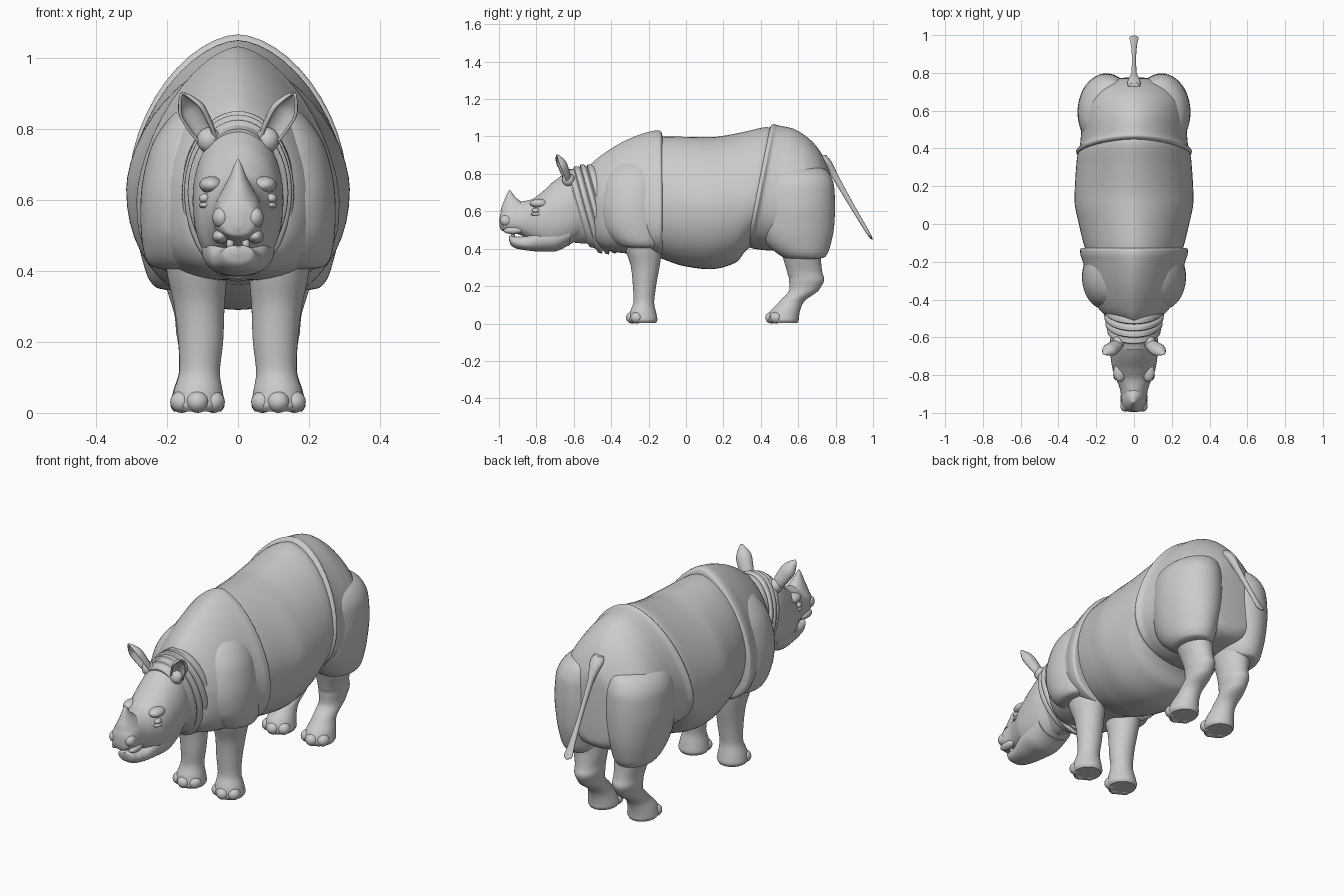
import bpy, bmesh, math
from mathutils import Vector, Matrix

SEG = 48


def smooth_stations(st, steps=6):
    """Monotone interpolation through station tuples, so lips do not overshoot."""
    n, dims = len(st), len(st[0])
    d = [[st[i + 1][k] - st[i][k] for k in range(dims)] for i in range(n - 1)]

    def tangent(i, k):
        if i == 0:
            return d[0][k]
        if i == n - 1:
            return d[-1][k]
        a, b = d[i - 1][k], d[i][k]
        return 2 * a * b / (a + b) if a * b > 0 else 0.0

    out = []
    for i in range(n - 1):
        for s in range(steps):
            t = s / steps
            h1 = t * t * (3 - 2 * t)
            h2, h3 = t * (1 - t) ** 2, -t * t * (1 - t)
            out.append([st[i][k] + h1 * d[i][k] + h2 * tangent(i, k) + h3 * tangent(i + 1, k)
                        for k in range(dims)])
    return out + [list(st[-1])]


def finish(name, bm, angle=50):
    bmesh.ops.recalc_face_normals(bm, faces=bm.faces[:])
    me = bpy.data.meshes.new(name)
    bm.to_mesh(me)
    bm.free()
    ob = bpy.data.objects.new(name, me)
    bpy.context.collection.objects.link(ob)
    bpy.ops.object.select_all(action='DESELECT')
    ob.select_set(True)
    bpy.context.view_layer.objects.active = ob
    bpy.ops.object.shade_smooth_by_angle(angle=math.radians(angle))
    return ob


def skin(name, rings):
    bm = bmesh.new()
    vs = [[bm.verts.new(p) for p in r] for r in rings]
    n = len(vs[0])
    for a, b in zip(vs, vs[1:]):
        for j in range(n):
            k = (j + 1) % n
            bm.faces.new((a[j], a[k], b[k], b[j]))
    bm.faces.new(vs[0])
    bm.faces.new(vs[-1])
    return finish(name, bm)


def body_loft(name, st, top=2.0, bottom=2.0):
    """Stations along y: (y, z top, z bottom, half width, z widest, lean)."""
    rings = []
    for y, zt, zb, w, zm, lean in smooth_stations(st):
        ring = []
        for j in range(SEG):
            t = 2 * math.pi * j / SEG
            s, c = math.sin(t), math.cos(t)
            e = 2 / (top if c > 0 else bottom)
            x = math.copysign(abs(s) ** e, s) * w
            z = zm + ((zt - zm) if c > 0 else (zb - zm)) * abs(c) ** e
            ring.append((x, y + lean * (z - zm), z))
        rings.append(ring)
    return skin(name, rings)


def limb_loft(name, st, side=1):
    """Stations along z: (z, centre x, centre y, radius x, radius y)."""
    rings = []
    for z, cx, cy, rx, ry in smooth_stations(st):
        rings.append([(side * cx + rx * math.cos(2 * math.pi * j / SEG),
                       cy + ry * math.sin(2 * math.pi * j / SEG), z) for j in range(SEG)])
    return skin(name, rings)


def blob(name, loc, scale):
    bm = bmesh.new()
    m = Matrix.Translation(loc) @ Matrix.Diagonal((*scale, 1))
    bmesh.ops.create_uvsphere(bm, u_segments=24, v_segments=14, radius=1, matrix=m)
    return finish(name, bm)


def ear(name, side):
    base, tip = Vector((side * .082, -.635, .765)), Vector((side * .158, -.69, .9))
    d = (tip - base).normalized()
    f = Vector((side * .35, -.9, .0))
    f = (f - d * f.dot(d)).normalized()
    s = d.cross(f)
    prof = smooth_stations([(0, .024), (.3, .033), (.6, .036), (.85, .02), (1, .002)], 4)
    bm = bmesh.new()
    rows = []
    for u, w in prof:
        p = base.lerp(tip, u)
        rows.append([bm.verts.new(p + s * w * math.sin(a) - f * w * .8 * math.cos(a))
                     for a in [math.radians(-115 + 230 * i / 16) for i in range(17)]])
    for a, b in zip(rows, rows[1:]):
        for i in range(16):
            bm.faces.new((a[i], a[i + 1], b[i + 1], b[i]))
    ob = finish(name, bm)
    mod = ob.modifiers.new("thickness", 'SOLIDIFY')
    mod.thickness, mod.offset = .008, 0


# barrel of the body
body_loft("barrel", [
    (-.22, .99, .39, .23, .65, 0), (-.1, 1.0, .335, .268, .64, 0), (0, .998, .305, .292, .63, 0),
    (.13, .996, .29, .315, .63, 0), (.28, 1.022, .325, .308, .64, .05),
    (.37, 1.05, .40, .298, .65, .15), (.44, 1.03, .45, .25, .66, .15)], 1.72, 2.1)

# shoulder shield with raised rear lip
body_loft("shoulder_shield", [
    (-.51, .85, .46, .09, .65, 0), (-.48, .878, .42, .155, .64, 0), (-.42, .922, .39, .205, .62, 0),
    (-.32, .98, .375, .243, .60, 0), (-.21, 1.022, .37, .268, .60, 0),
    (-.16, 1.032, .36, .284, .60, 0), (-.14, 1.03, .36, .286, .60, 0),
    (-.127, 1.008, .38, .276, .60, 0), (-.125, .95, .44, .24, .60, 0)], 1.62, 2.8)

# rump plate with raised front lip
body_loft("rump_plate", [
    (.365, 1.02, .45, .27, .65, .2), (.372, 1.055, .42, .302, .65, .2), (.385, 1.066, .41, .307, .65, .2),
    (.41, 1.06, .40, .288, .65, .19), (.5, 1.045, .39, .28, .65, .16), (.6, 1.005, .39, .28, .64, .1),
    (.69, .945, .40, .255, .62, .03), (.745, .87, .42, .2, .61, 0), (.77, .80, .46, .12, .60, 0),
    (.775, .68, .53, .04, .6, 0)], 1.75, 2.2)

# pleated neck
neck = [(-.63, .80, .43, .115, .62, -.2)]
for i, (zt, zb, w) in enumerate([(.825, .405, .142), (.84, .375, .152), (.85, .37, .158), (.85, .375, .16)]):
    y = -.565 + i * .037
    neck += [(y - .016, zt - .012, zb + .022, w - .017, .62, -.28),
             (y - .008, zt, zb + .004, w - .002, .62, -.28),
             (y + .008, zt, zb, w, .62, -.28)]
neck.append((-.42, .84, .41, .15, .62, -.25))
body_loft("neck_folds", neck, 2.0, 1.9)

# head, jaw, horn
body_loft("head", [
    (-.996, .572, .52, .016, .55, 0), (-.987, .60, .498, .046, .545, 0), (-.95, .632, .488, .066, .545, 0),
    (-.89, .65, .475, .071, .55, 0), (-.83, .662, .445, .09, .56, 0), (-.77, .702, .412, .113, .565, 0),
    (-.70, .765, .398, .124, .58, 0), (-.63, .808, .42, .128, .60, 0), (-.55, .82, .46, .115, .62, 0)],
    2.0, 2.3)
body_loft("lower_jaw", [
    (-.947, .468, .448, .016, .455, 0), (-.938, .472, .422, .042, .45, 0), (-.91, .465, .402, .056, .435, 0),
    (-.86, .468, .392, .068, .43, 0), (-.79, .51, .385, .088, .45, 0), (-.71, .54, .384, .102, .46, 0),
    (-.62, .56, .42, .105, .5, 0)], 2.4, 2.2)
limb_loft("horn", [
    (.595, 0, -.915, .062, .078), (.63, 0, -.918, .043, .066), (.652, 0, -.928, .031, .046),
    (.675, 0, -.938, .02, .027), (.70, 0, -.942, .01, .012), (.714, 0, -.943, .002, .002)])

# tail with tuft
limb_loft("tail", [
    (.45, 0, .995, .006, .004), (.465, 0, .985, .024, .009), (.52, 0, .952, .017, .012),
    (.65, 0, .875, .011, .015), (.78, 0, .80, .014, .02), (.87, 0, .745, .035, .03),
    (.90, 0, .72, .03, .03)])

for side, tag in ((-1, "left"), (1, "right")):
    # thigh and shoulder masses
    limb_loft(tag + "_thigh", [
        (.345, .15, .635, .045, .06), (.352, .15, .632, .078, .105), (.375, .15, .622, .1, .135),
        (.44, .15, .60, .122, .178), (.52, .148, .592, .14, .2), (.63, .146, .592, .153, .205),
        (.73, .143, .592, .149, .2), (.785, .135, .59, .135, .185), (.82, .12, .588, .115, .16),
        (.85, .1, .58, .07, .1)], side)
    limb_loft(tag + "_shoulder", [
        (.405, .15, -.235, .06, .07), (.412, .15, -.24, .092, .108), (.44, .15, -.252, .112, .137),
        (.52, .15, -.275, .124, .165), (.62, .145, -.285, .128, .17), (.74, .13, -.28, .118, .158),
        (.83, .105, -.27, .088, .125), (.88, .08, -.26, .05, .08)], side)
    # legs
    limb_loft(tag + "_front_leg", [
        (.004, .113, -.228, .066, .068), (.022, .113, -.23, .075, .077), (.06, .112, -.23, .069, .07),
        (.12, .108, -.225, .057, .055), (.2, .105, -.222, .063, .062), (.3, .109, -.218, .071, .076),
        (.40, .117, -.228, .084, .098), (.5, .13, -.24, .085, .11)], side)
    limb_loft(tag + "_hind_leg", [
        (.004, .115, .522, .066, .075), (.022, .115, .52, .075, .083), (.06, .115, .528, .068, .08),
        (.12, .112, .568, .054, .066), (.18, .111, .632, .056, .08), (.235, .111, .645, .064, .094),
        (.27, .113, .636, .065, .094), (.34, .12, .622, .078, .1), (.43, .135, .61, .09, .125)], side)
    # toes
    for part, cy in (("front", -.235), ("hind", .51)):
        for i, a in enumerate((-58, 0, 58)):
            r = math.radians(a)
            blob(f"{tag}_{part}_toe_{i + 1}",
                 (side * .114 + .053 * math.sin(r), cy - .052 * math.cos(r), .031), (.032, .034, .031))
    # ears and face details
    ear(tag + "_ear", side)
    blob(tag + "_ear_base", (side * .082, -.628, .768), (.034, .034, .036))
    blob(tag + "_eye", (side * .094, -.803, .604), (.016, .021, .014))
    blob(tag + "_brow", (side * .075, -.785, .642), (.034, .05, .024))
    blob(tag + "_lower_lid", (side * .092, -.795, .585), (.018, .035, .01))
    blob(tag + "_nostril", (side * .046, -.962, .55), (.026, .032, .03))
    blob(tag + "_lip", (side * .05, -.925, .497), (.022, .05, .02))
    blob(tag + "_tusk", (side * .022, -.925, .475), (.011, .012, .018))
